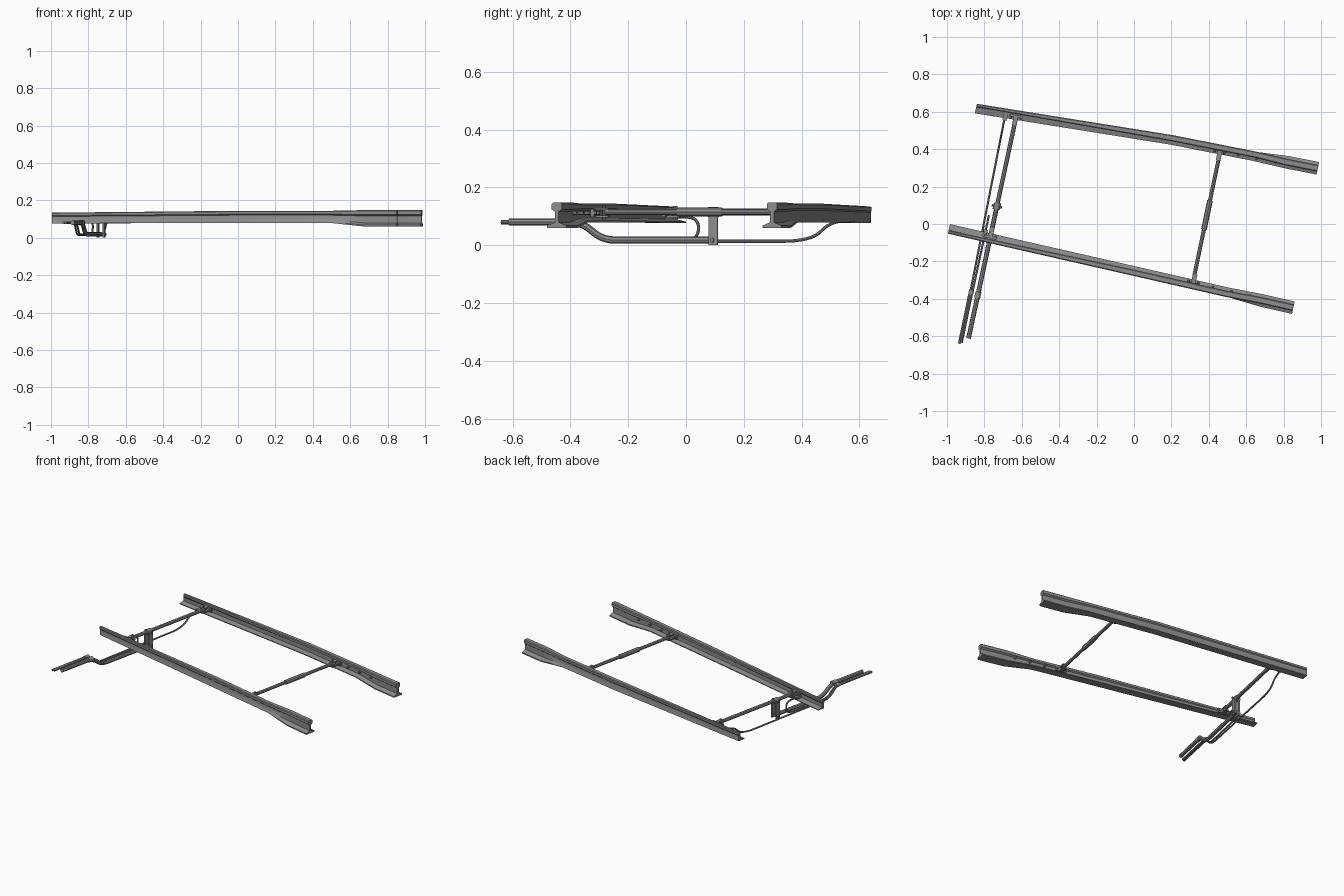
import bpy, bmesh, math
from mathutils import Vector, Matrix

cube = bpy.data.objects.get("Cube")
if cube:
    bpy.data.objects.remove(cube)

steel = bpy.data.materials.new("grey_steel")
steel.use_nodes = True
GREY = (0.26, 0.26, 0.26, 1)
steel.diffuse_color = GREY
steel.node_tree.nodes["Principled BSDF"].inputs["Base Color"].default_value = GREY

TILT = -math.atan(0.215)          # track direction relative to x
ACROSS = Vector((0.215, 1, 0)).normalized()


def add(name, mesh, smooth=True):
    mesh.materials.clear()
    mesh.materials.append(steel)
    ob = bpy.data.objects.new(name, mesh)
    bpy.context.collection.objects.link(ob)
    if smooth:
        bpy.ops.object.select_all(action="DESELECT")
        ob.select_set(True)
        bpy.context.view_layer.objects.active = ob
        bpy.ops.object.shade_smooth_by_angle(angle=math.radians(35))
    return ob


def box(name, centre, size):
    bm = bmesh.new()
    bmesh.ops.create_cube(bm, size=1)
    bmesh.ops.scale(bm, vec=size, verts=bm.verts)
    bmesh.ops.transform(bm, verts=bm.verts, matrix=Matrix.Translation(centre) @ Matrix.Rotation(TILT, 4, "Z"))
    me = bpy.data.meshes.new(name)
    bm.to_mesh(me)
    bm.free()
    return add(name, me, False)


def cylinder(name, centre, axis, radius, length, sides=12):
    bm = bmesh.new()
    bmesh.ops.create_cone(bm, cap_ends=True, segments=sides, radius1=radius, radius2=radius, depth=length)
    turn = Vector(axis).to_track_quat("Z", "Y").to_matrix().to_4x4()
    bmesh.ops.transform(bm, verts=bm.verts, matrix=Matrix.Translation(centre) @ turn)
    me = bpy.data.meshes.new(name)
    bm.to_mesh(me)
    bm.free()
    return add(name, me)


def rounded(points, r):
    # Replace each inner corner with a short curve
    pts = [Vector(p) for p in points]
    out = [pts[0]]
    for a, b, c in zip(pts, pts[1:], pts[2:]):
        p = b + (a - b).normalized() * min(r, (a - b).length * 0.48)
        q = b + (c - b).normalized() * min(r, (c - b).length * 0.48)
        for i in range(6):
            t = i / 5
            out.append(p * (1 - t) ** 2 + b * 2 * t * (1 - t) + q * t * t)
    return out + [pts[-1]]


def rod(name, points, radius, bend=0.05):
    path = rounded(points, bend)
    cu = bpy.data.curves.new(name, "CURVE")
    cu.dimensions = "3D"
    cu.bevel_depth = radius
    cu.bevel_resolution = 2
    cu.use_fill_caps = True
    sp = cu.splines.new("POLY")
    sp.points.add(len(path) - 1)
    for p, co in zip(sp.points, path):
        p.co = (*co, 1)
    tmp = bpy.data.objects.new(name + "_path", cu)
    bpy.context.collection.objects.link(tmp)
    bpy.context.view_layer.update()
    me = bpy.data.meshes.new_from_object(tmp.evaluated_get(bpy.context.evaluated_depsgraph_get()))
    bpy.data.objects.remove(tmp)
    return add(name, me)


# Rail cross-section: foot, web and head; u points to the outside of the track
def section(foot_in, foot_out, web, half_web, head_in, head_out, z0, z1):
    h = z1 - z0
    return [(foot_in, z0), (foot_out, z0), (foot_out, z0 + h * .09), (web + half_web, z0 + h * .22),
            (web + half_web, z0 + h * .64), (head_out, z0 + h * .73), (head_out, z1 - h * .06),
            (head_out - .005, z1), (head_in + .005, z1), (head_in, z1 - h * .06),
            (head_in, z0 + h * .73), (web - half_web, z0 + h * .64),
            (web - half_web, z0 + h * .22), (foot_in, z0 + h * .09)]


FULL = section(-.034, .034, 0, .007, -.018, .018, .06, .148)
BLADE = section(-.028, .022, .009, .008, -.009, .024, .079, .144)
TIP = section(-.028, .022, .013, .008, .006, .024, .077, .134)


def blade_rail(name, path, side, shapes):
    bm = bmesh.new()
    rings = []
    for (x, y), shape in zip(path, shapes):
        rings.append([bm.verts.new(Vector((x, y, z)) + ACROSS * u * side) for u, z in shape])
    for a, b in zip(rings, rings[1:]):
        for i in range(len(a)):
            j = (i + 1) % len(a)
            bm.faces.new((a[i], a[j], b[j], b[i]))
    bm.faces.new(rings[0])
    bm.faces.new(rings[-1])
    bmesh.ops.recalc_face_normals(bm, faces=bm.faces)
    me = bpy.data.meshes.new(name)
    bm.to_mesh(me)
    bm.free()
    return add(name, me)


def front_y(x):
    return -.028 - .2277 * (x + .99)


def back_y(x):
    return .62 - .16 * (x + .85) if x < .2 else .452 - .197 * (x - .2)


blade_rail("front_blade_rail", [(x, front_y(x)) for x in (-.99, 0, .5, .68, .852)], -1,
           (TIP, BLADE, BLADE, FULL, FULL))
blade_rail("back_blade_rail", [(x, back_y(x)) for x in (-.845, .2, .64, .82, .983)], 1,
           (TIP, BLADE, BLADE, FULL, FULL))


# Bracket on the inner web with two bolts and a clevis pin
def bracket(name, x, rail_y, side):
    web = Vector((x, rail_y(x), .112)) + ACROSS * side * .002
    along = Vector((1, -.215, 0)).normalized()
    box(name + "_plate", web - ACROSS * side * .01, (.07, .012, .028))
    for z in (-.013, .013):
        box(name + "_fork", web - ACROSS * side * .036 + Vector((0, 0, z)), (.024, .05, .007))
    cylinder(name + "_pin", web - ACROSS * side * .045, (0, 0, 1), .007, .046, 8)
    for s in (-.026, .026):
        cylinder(name + "_bolt", web + along * s - ACROSS * side * .013, ACROSS, .007, .022, 6)


# Middle spreader rod with a thicker insulated sleeve
def mid_x(y):
    return .38 + .209 * y


rod("spreader_rod", [(mid_x(-.28), -.28, .115), (mid_x(.37), .37, .115)], .0105)
rod("spreader_sleeve", [(mid_x(-.03), -.03, .115), (mid_x(.125), .125, .115)], .015)
bracket("spreader_front_bracket", .315, front_y, -1)
bracket("spreader_back_bracket", .462, back_y, 1)


# Tip spreader rod with a drop link down to the throw rod
def throw_x(y):
    return -.635 + .215 * (y - .55)


rod("tip_rod", [(throw_x(-.05), -.05, .115), (throw_x(.55), .55, .115)], .0115)
bracket("tip_front_bracket", throw_x(-.08), front_y, -1)
bracket("tip_back_bracket", throw_x(.58), back_y, 1)
for s in (-.016, .016):
    box("drop_link", (throw_x(.095) + s, .095, .06), (.008, .032, .12))
cylinder("drop_collar", (throw_x(.095), .095, .115), ACROSS, .017, .036)
for z in (.018, .115):
    cylinder("drop_bolt", (throw_x(.095), .095, z), (1, -.215, 0), .008, .056, 6)
rod("throw_rod", [(throw_x(y), y, z) for y, z in
                  ((.1, .018), (-.29, .018), (-.36, .08), (-.612, .08))], .0125, .045)
cylinder("throw_rod_joint", (throw_x(-.38), -.38, .08), ACROSS, .016, .035)


# Thin detector rods, one from each blade
def back_detector_x(y):
    return -.695 + .197 * (y - .55)


def front_detector_x(y):
    return -.775 + .214 * (y - .05)


rod("back_detector_rod", [(back_detector_x(y), y, z) for y, z in
    ((.555, .09), (.49, .072), (.45, .03), (.38, .014), (-.29, .014), (-.36, .08), (-.39, .08))], .0055, .04)
rod("front_detector_rod", [(front_detector_x(y), y, z) for y, z in
    ((-.05, .098), (.03, .098), (.048, .06), (.03, .016), (-.29, .016), (-.36, .08), (-.39, .08))], .0055, .035)
rod("detector_bar_long", [(-.879, -.375, .08), (-.934, -.64, .08)], .0075)
rod("detector_bar_short", [(-.869, -.375, .08), (-.923, -.635, .08)], .0075)
cylinder("detector_joint", (-.871, -.365, .08), ACROSS, .013, .03)
box("back_detector_lug", (-.688, .575, .09), (.022, .045, .014))
box("front_detector_lug", (front_detector_x(-.05), -.05, .098), (.022, .04, .014))

# Studs along the webs towards the heel of each blade
for name, xs, rail_y, side in (("front", (.42, .52, .62), front_y, -1), ("back", (.56, .66, .76), back_y, 1)):
    for x in xs:
        p = Vector((x, rail_y(x), .112)) - ACROSS * side * .004
        cylinder(name + "_web_stud", p, ACROSS, .007, .026, 6)
